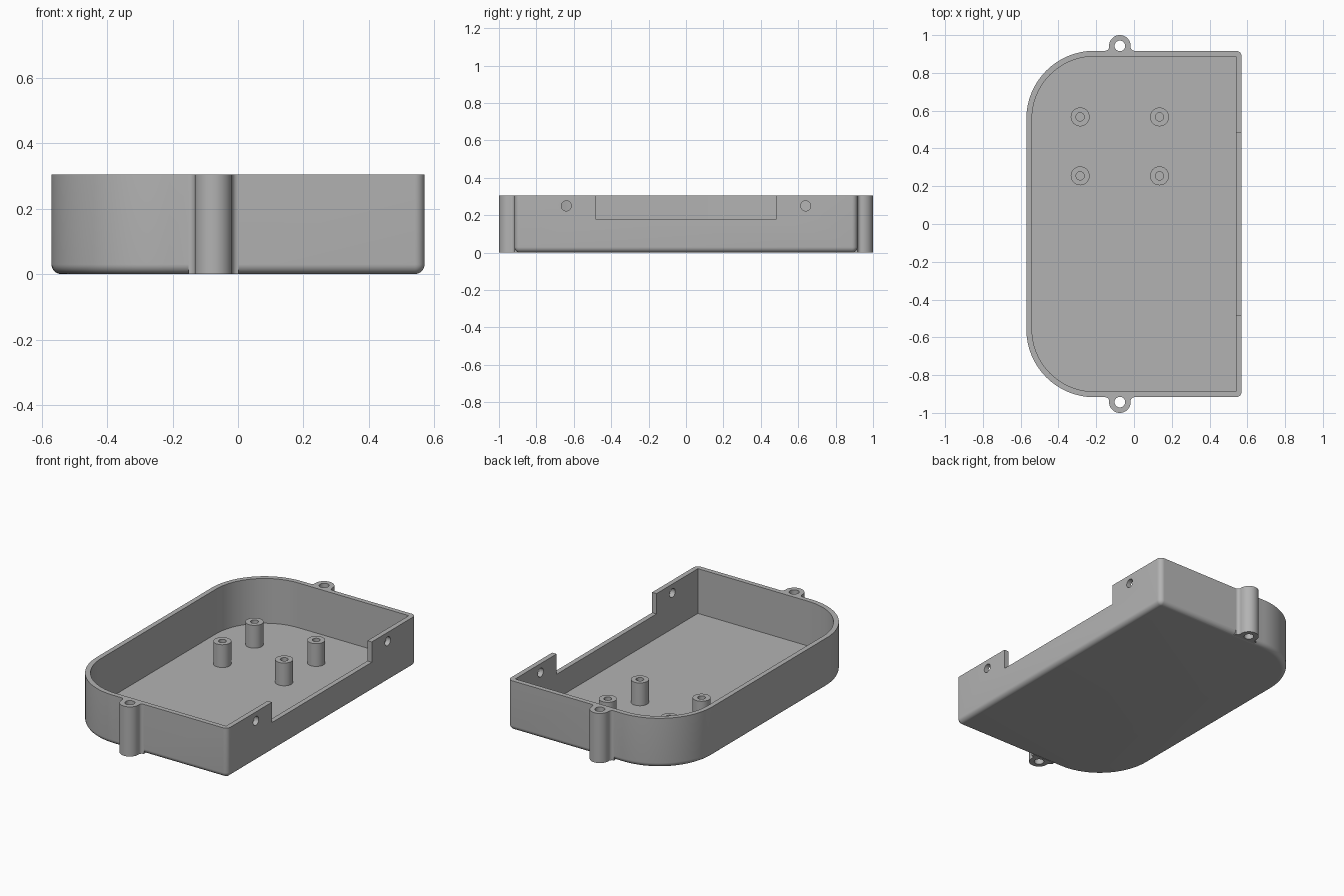
import bpy, bmesh
from math import sin, cos, pi, sqrt, atan2
from mathutils import Matrix

if "Cube" in bpy.data.objects:
    bpy.data.objects.remove(bpy.data.objects["Cube"])

HX, HY, H = 0.57, 0.917, 0.305      # half width, half length, height
WALL, BIG, SMALL = 0.03, 0.36, 0.03  # wall, left corner radius, right corner radius
EAR_X, EAR_Y, EAR_R = -0.075, 0.943, 0.057

grey = bpy.data.materials.new("plain grey")
grey.use_nodes = True
grey.diffuse_color = (0.45, 0.45, 0.45, 1)
grey.node_tree.nodes["Principled BSDF"].inputs["Base Color"].default_value = (0.45, 0.45, 0.45, 1)


def arc(cx, cy, r, a0, a1, n):
    return [(cx + r * cos(a0 + (a1 - a0) * i / n), cy + r * sin(a0 + (a1 - a0) * i / n))
            for i in range(n + 1)]


def circle(r, n=40):
    return arc(0, 0, r, 0, 2 * pi, n)[:-1]


def loft(name, rings, caps=True, matrix=Matrix()):
    """Skin a list of (outline, z) rings into one mesh object."""
    bm = bmesh.new()
    rows = [[bm.verts.new((x, y, z)) for x, y in pts] for pts, z in rings]
    for a, b in zip(rows, rows[1:]):
        for i in range(len(a)):
            j = (i + 1) % len(a)
            bm.faces.new((a[i], a[j], b[j], b[i]))
    if caps:
        bm.faces.new(rows[0][::-1])
        bm.faces.new(rows[-1])
    bmesh.ops.remove_doubles(bm, verts=bm.verts, dist=1e-5)
    bmesh.ops.transform(bm, matrix=matrix, verts=bm.verts)
    bmesh.ops.recalc_face_normals(bm, faces=bm.faces)
    mesh = bpy.data.meshes.new(name)
    bm.to_mesh(mesh)
    bm.free()
    mesh.materials.append(grey)
    ob = bpy.data.objects.new(name, mesh)
    bpy.context.collection.objects.link(ob)
    return ob


def activate(ob):
    bpy.ops.object.select_all(action='DESELECT')
    ob.select_set(True)
    bpy.context.view_layer.objects.active = ob


def combine(target, tool, operation):
    """Apply a boolean and discard the tool."""
    activate(target)
    mod = target.modifiers.new(operation, 'BOOLEAN')
    mod.object, mod.operation, mod.solver = tool, operation, 'EXACT'
    bpy.ops.object.modifier_apply(modifier=mod.name)
    bpy.data.objects.remove(tool)


def smooth(ob):
    activate(ob)
    bpy.ops.object.shade_smooth_by_angle(angle=pi / 6)


def outline(inset):
    """Case outline: large round corners on -x, tight ones on +x."""
    pts = []
    for sx, sy, a, r, n in ((1, 1, 0, SMALL, 8), (-1, 1, pi / 2, BIG, 24),
                            (-1, -1, pi, BIG, 24), (1, -1, 1.5 * pi, SMALL, 8)):
        pts += arc(sx * (HX - r), sy * (HY - r), max(r - inset, 0), a, a + pi / 2, n)
    return pts


# Tray: rounded bottom edge, outer wall, rim, inner wall, floor
fillet = [(outline(WALL * (1 - sin(t))), WALL * (1 - cos(t)))
          for t in (pi / 2 * i / 8 for i in range(9))]
tray = loft("tray", fillet + [(outline(0), H), (outline(WALL), H), (outline(WALL), WALL)])

# Screw ears with small blends into the end walls
f = 0.02
d = EAR_Y - HY
span = sqrt((EAR_R + f) ** 2 - (d - f) ** 2)
touch = atan2(f - d, span)
ear = [(-span, -0.018), (span, -0.018)]
ear += arc(span, f, f, 1.5 * pi, pi + touch, 8)
ear += arc(0, d, EAR_R, touch, pi - touch, 32)
ear += arc(-span, f, f, -touch, -pi / 2, 8)
for side in (1, -1):
    turn = Matrix.Translation((EAR_X, side * HY, 0)) @ Matrix.Diagonal((1, side, 1, 1))
    combine(tray, loft("ear", [(ear, 0), (ear, H)], matrix=turn), 'UNION')
for side in (1, -1):
    place = Matrix.Translation((EAR_X, side * EAR_Y, 0))
    hole = loft("ear_hole", [(circle(0.028), -0.1), (circle(0.028), 0.5)], matrix=place)
    combine(tray, hole, 'DIFFERENCE')

    # Side wall screw holes
    place = Matrix.Translation((HX, side * 0.64, 0.25)) @ Matrix.Rotation(pi / 2, 4, 'Y')
    hole = loft("wall_hole", [(circle(0.027), -0.1), (circle(0.027), 0.1)], matrix=place)
    combine(tray, hole, 'DIFFERENCE')

# Notch in the side wall
slot = [(0.45, -0.485), (0.7, -0.485), (0.7, 0.485), (0.45, 0.485)]
combine(tray, loft("notch", [(slot, 0.18), (slot, 0.5)]), 'DIFFERENCE')
smooth(tray)

# Hollow mounting posts
for x, side in ((-0.285, "right"), (0.135, "left")):
    for y, end in ((0.255, "front"), (0.567, "back")):
        rings = [(circle(0.05), 0.025), (circle(0.05), 0.17),
                 (circle(0.022), 0.17), (circle(0.022), 0.025)]
        smooth(loft(f"post_{end}_{side}", rings, False, Matrix.Translation((x, y, 0))))
